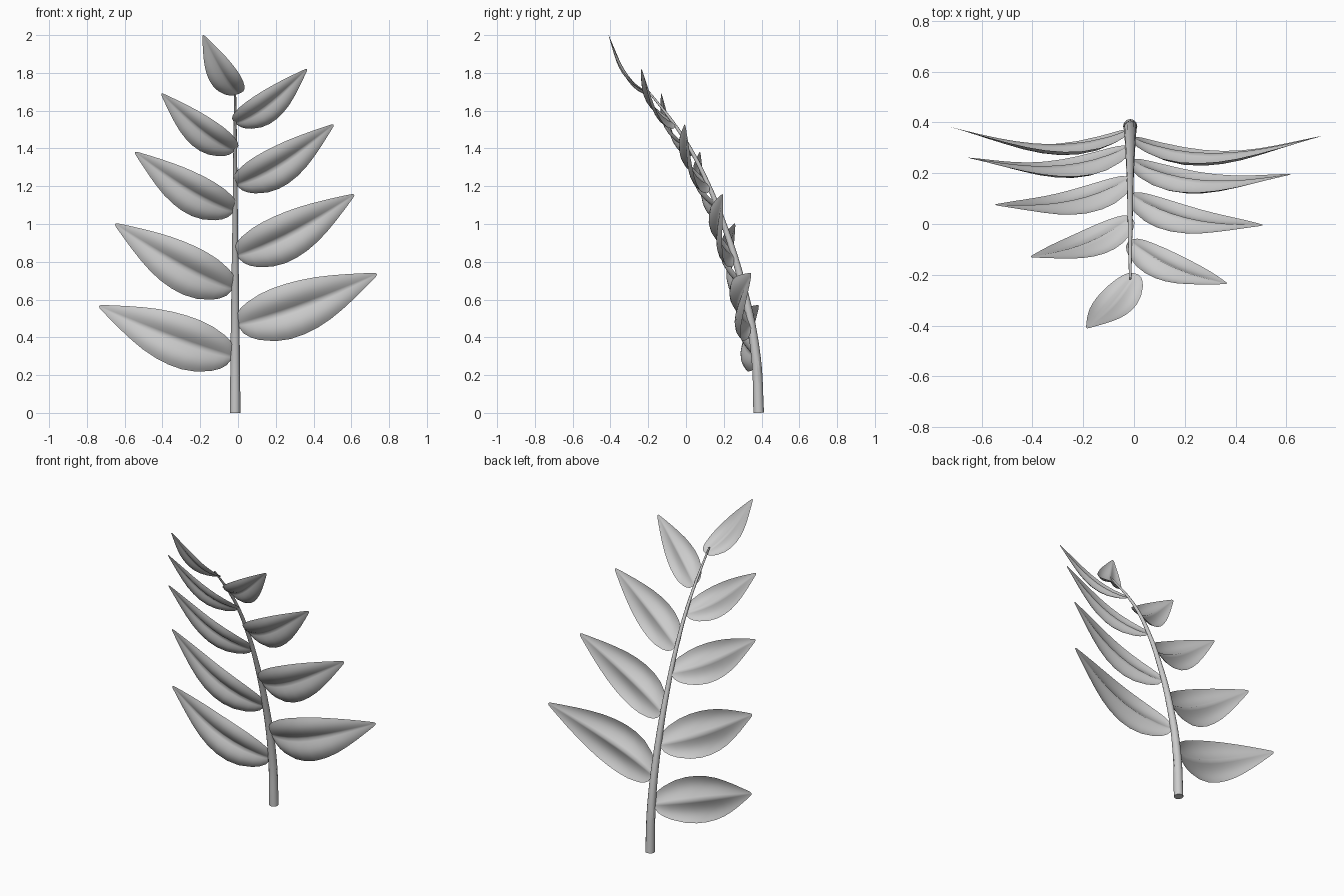
import bpy, math
from mathutils import Vector

if "Cube" in bpy.data.objects:
    bpy.data.objects.remove(bpy.data.objects["Cube"])

# Stem: tapered tube arching towards the front (y, z, radius)
STEM = [(.385, 0, .028), (.370, .3, .025), (.303, .66, .020), (.182, 1.05, .014),
        (.117, 1.21, .012), (.027, 1.39, .010), (-.063, 1.53, .008), (-.215, 1.722, .005)]
cu = bpy.data.curves.new("stem", 'CURVE')
cu.dimensions = '3D'
cu.bevel_depth = 1.0
cu.bevel_resolution = 4
cu.resolution_u = 6
cu.use_fill_caps = True
sp = cu.splines.new('BEZIER')
sp.bezier_points.add(len(STEM) - 1)
for p, (y, z, r) in zip(sp.bezier_points, STEM):
    p.co = (-.015, y, z)
    p.radius = r
    p.handle_left_type = p.handle_right_type = 'AUTO'
stem = bpy.data.objects.new("stem", cu)
bpy.context.collection.objects.link(stem)
bpy.context.view_layer.objects.active = stem
stem.select_set(True)
bpy.ops.object.convert(target='MESH')
bpy.ops.object.shade_smooth_by_angle()
stem.select_set(False)

# Half-width of a leaf along its length
PROFILE = [(0, .15), (.015, .38), (.05, .57), (.1, .73), (.2, .92), (.3, 1), (.4, 1),
           (.5, .94), (.6, .83), (.7, .67), (.8, .48), (.9, .27), (.96, .14), (.99, .07), (1, .02)]
ACROSS = 16


def leaf(name, base, tip, width=.185):
    base, tip = Vector(base), Vector(tip)
    chord = tip - base
    length = chord.length
    d = chord.normalized()
    a = .38 * base.z                     # leaves lean with the stem
    n = Vector((0, -math.cos(a), -math.sin(a)))
    n = (n - d * n.dot(d)).normalized()
    w = d.cross(n)
    if w.z > 0:
        w = -w
    verts, faces = [], []
    for u, h in PROFILE:
        bow = math.sin(math.pi * u ** .8) * length
        mid = base + chord * u + n * bow * .085 + w * bow * .018
        half = h * width * length
        for j in range(ACROSS + 1):
            s = 2 * j / ACROSS - 1
            # two soft lobes with a groove along the midrib
            lobe = .045 * length * h * h * math.sin(.85 * math.pi * abs(s))
            verts.append(mid + w * s * half + n * lobe)
    k = ACROSS + 1
    for i in range(len(PROFILE) - 1):
        for j in range(ACROSS):
            q = i * k + j
            faces.append((q, q + 1, q + k + 1, q + k))
    me = bpy.data.meshes.new(name)
    me.from_pydata(verts, [], faces)
    me.shade_smooth()
    ob = bpy.data.objects.new(name, me)
    bpy.context.collection.objects.link(ob)


# Alternating side leaves: base and tip
LEFT = [((-.03, .37, .30), (-.735, .385, .565)), ((-.028, .305, .66), (-.65, .26, 1.0)),
        ((-.02, .182, 1.07), (-.545, .075, 1.38)), ((-.015, .027, 1.39), (-.405, -.13, 1.69))]
RIGHT = [((0, .34, .47), (.735, .345, .735)), ((-.005, .25, .835), (.615, .195, 1.155)),
         ((-.01, .117, 1.21), (.505, -.005, 1.525)), ((-.015, -.065, 1.535), (.365, -.235, 1.82))]
for side, rows in (("left", LEFT), ("right", RIGHT)):
    for i, (b, t) in enumerate(rows):
        leaf(f"{side}_leaf_{i + 1}", b, t)

# End leaf
leaf("end_leaf", (.005, -.195, 1.69), (-.185, -.41, 2.0), .19)
